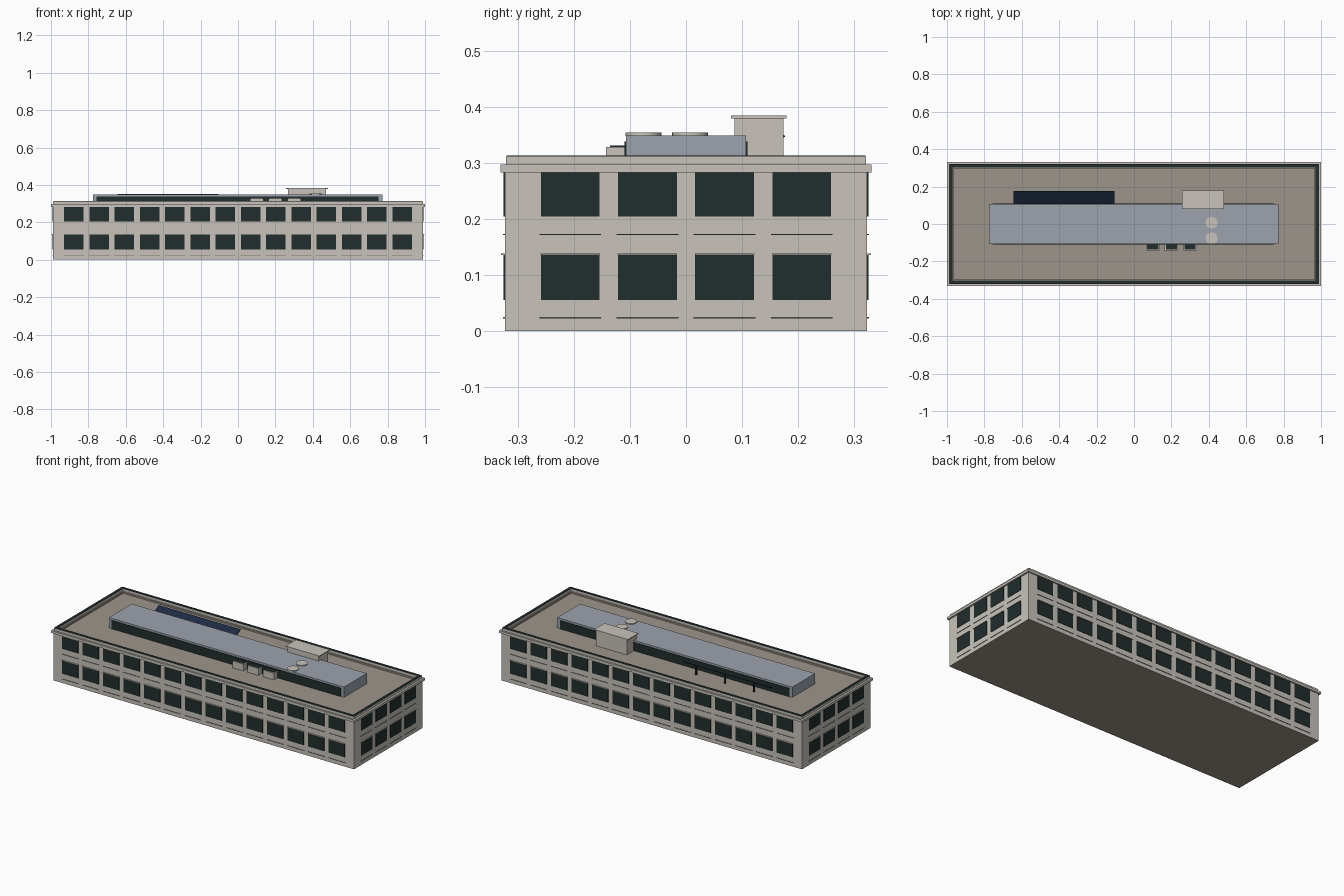
import bpy, bmesh, math
from mathutils import Matrix, Vector

default = bpy.data.objects.get("Cube")
if default:
    bpy.data.objects.remove(default)


def material(name, rgb):
    m = bpy.data.materials.new(name)
    m.use_nodes = True
    m.diffuse_color = (*rgb, 1)
    m.node_tree.nodes["Principled BSDF"].inputs["Base Color"].default_value = (*rgb, 1)
    return m


STONE = material("pale stone", (0.58, 0.55, 0.5))
ROOF = material("roof felt", (0.34, 0.3, 0.26))
METAL = material("blue grey metal", (0.34, 0.37, 0.42))
GLASS = material("dark glass", (0.016, 0.026, 0.026))
NAVY = material("navy panel", (0.012, 0.023, 0.055))
LINE = material("grey trim", (0.2, 0.19, 0.18))


def add_box(bm, lo, hi):
    lo, hi = Vector(lo), Vector(hi)
    mat = Matrix.Translation((lo + hi) / 2) @ Matrix.Diagonal((*(hi - lo), 1))
    bmesh.ops.create_cube(bm, size=1, matrix=mat)


def finish(name, bm, *mats):
    mesh = bpy.data.meshes.new(name)
    bm.to_mesh(mesh)
    bm.free()
    for m in mats:
        mesh.materials.append(m)
    obj = bpy.data.objects.new(name, mesh)
    bpy.context.collection.objects.link(obj)
    return obj


def boxes(name, spans, mat):
    bm = bmesh.new()
    for lo, hi in spans:
        add_box(bm, lo, hi)
    return finish(name, bm, mat)


def ring(name, hx, hy, w, z0, z1, mat):
    """Rectangular frame with outer half sizes hx, hy and wall width w."""
    spans = []
    for s in (-1, 1):
        y0, y1 = sorted((s * hy, s * (hy - w)))
        x0, x1 = sorted((s * hx, s * (hx - w)))
        spans.append(((-hx, y0, z0), (hx, y1, z1)))
        spans.append(((x0, w - hy, z0), (x1, hy - w, z1)))
    return boxes(name, spans, mat)


WALL_X, WALL_Y, DECK = 0.99, 0.323, 0.288

# Main block: stone walls, felt deck and underside
bm = bmesh.new()
add_box(bm, (-WALL_X, -WALL_Y, 0), (WALL_X, WALL_Y, DECK))
for f in bm.faces:
    f.material_index = int(abs(f.normal.z) > 0.5)
finish("main_block", bm, STONE, ROOF)

# Roof edge
ring("cornice", 1.0, 0.331, 0.03, 0.283, 0.297, STONE)
ring("parapet", 0.988, 0.321, 0.018, 0.29, 0.311, STONE)
ring("parapet_coping", 0.987, 0.32, 0.016, 0.311, 0.313, GLASS)
ring("inner_curb", 0.971, 0.304, 0.007, DECK, 0.297, ROOF)


def facade_spans(half, z0, z1, depth):
    """The same small plate repeated for every window bay of all four walls."""
    spans = []
    for s in (-1, 1):
        for i in range(14):
            c = (i - 6.5) * 0.135
            y0, y1 = sorted((s * (WALL_Y - 0.004), s * (WALL_Y + depth)))
            spans.append(((c - half, y0, z0), (c + half, y1, z1)))
        for i in range(4):
            c = (i - 1.5) * 0.1375
            x0, x1 = sorted((s * (WALL_X - 0.004), s * (WALL_X + depth)))
            spans.append(((x0, c - half, z0), (x1, c + half, z1)))
    return spans


# Window bays on two floors, with ledge lines beneath
for floor, bottom, top, ledge in (("lower", 0.056, 0.136, 0.023),
                                  ("upper", 0.204, 0.283, 0.171)):
    boxes(floor + "_windows", facade_spans(0.0525, bottom, top, 0.002), GLASS)
    boxes(floor + "_ledges", facade_spans(0.055, ledge, ledge + 0.002, 0.003), LINE)
boxes("window_lintels", facade_spans(0.053, 0.136, 0.138, 0.007), STONE)

# Long raised roof monitor with glazed sides
boxes("roof_monitor", [((-0.775, -0.107, DECK), (0.773, 0.107, 0.349))], METAL)
boxes("monitor_glazing", [((-0.757, -0.11, DECK), (0.752, 0.11, 0.338))], GLASS)

# Rooftop stair house
boxes("stair_house", [((0.267, 0.086, DECK), (0.47, 0.174, 0.38))], STONE)
boxes("stair_house_cap", [((0.257, 0.08, 0.379), (0.48, 0.179, 0.384))], STONE)

# Round vents on the monitor
for name, y in (("front_vent", -0.076), ("rear_vent", 0.007)):
    bm = bmesh.new()
    bmesh.ops.create_cone(bm, cap_ends=True, segments=24, radius1=0.032, radius2=0.032,
                          depth=0.006, matrix=Matrix.Translation((0.415, y, 0.351)))
    vent = finish(name, bm, STONE)
    vent.select_set(True)
    bpy.context.view_layer.objects.active = vent
    bpy.ops.object.shade_smooth_by_angle()
    vent.select_set(False)

# Three small plant units in front of the monitor
units = [0.1, 0.2, 0.3]
boxes("plant_units", [((x - 0.036, -0.143, DECK), (x + 0.036, -0.109, 0.328)) for x in units], STONE)
boxes("plant_unit_lids", [((x - 0.03, -0.135, 0.328), (x + 0.03, -0.109, 0.331)) for x in units], GLASS)

# Tilted solar panel, high at the back, on three legs
panel = boxes("solar_panel", [((-0.27, -0.039, -0.002), (0.27, 0.039, 0.002))], NAVY)
panel.location = (-0.375, 0.142, 0.329)
panel.rotation_euler.x = math.radians(30)
boxes("panel_legs", [((x - 0.004, 0.164, DECK), (x + 0.004, 0.172, 0.342))
                     for x in (-0.565, -0.375, -0.185)], GLASS)
